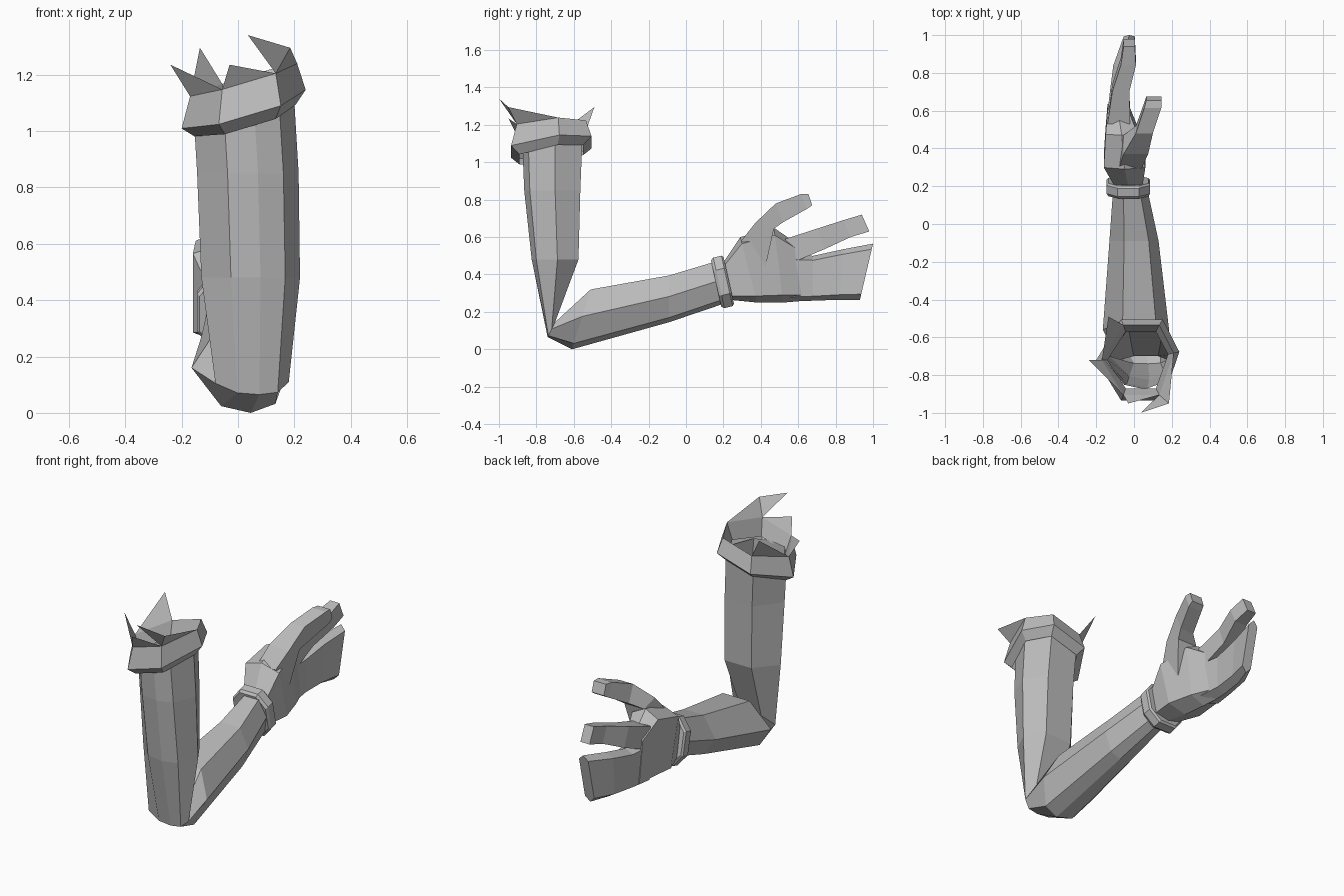
import bpy
import bmesh
from mathutils import Vector

cube = bpy.data.objects.get("Cube")
if cube:
    bpy.data.objects.remove(cube, do_unlink=True)

grey = bpy.data.materials.new("plain_grey")
grey.use_nodes = True
colour = (0.5, 0.5, 0.5, 1)
grey.diffuse_color = colour
grey.node_tree.nodes["Principled BSDF"].inputs["Base Color"].default_value = colour

# Unit cross-sections, as (sideways, upward) corners
LIMB = [(-1, 0), (-0.4, -0.85), (0.2, -1), (0.7, -0.8), (1, 0.1), (0.6, 1), (-0.4, 1)]
CUFF = [(-1, 0), (-0.4, -1), (0.6, -1), (1, 0.2), (0.6, 1), (-0.4, 1)]
BLADE = [(0, -1), (1, -0.8), (1, 0.8), (0, 1), (-1, 0.8), (-1, -0.8)]
BOX = [(-1, -1), (1, -1), (1, 1), (-1, 1)]
OCTAGON = [(1, 0.5), (0.5, 1), (-0.5, 1), (-1, 0.5),
           (-1, -0.5), (-0.5, -1), (0.5, -1), (1, -0.5)]


def section(shape, centre, width, up, roll=0):
    """Place a unit shape: width is its half size in x, up its half size in (y, z)."""
    side_vector = Vector((width, 0, roll * width))
    up_vector = Vector((0, *up))
    return [Vector(centre) + side_vector * u + up_vector * v for u, v in shape]


def finish(name, bm):
    mesh = bpy.data.meshes.new(name)
    bm.to_mesh(mesh)
    bm.free()
    mesh.materials.append(grey)
    bpy.context.collection.objects.link(bpy.data.objects.new(name, mesh))


def loft(name, rings, cap_start=True, cap_end=True):
    """Skin a flat-shaded tube through rings that have equal point counts."""
    bm = bmesh.new()
    loops = [[bm.verts.new(point) for point in ring] for ring in rings]
    for near, far in zip(loops, loops[1:]):
        for i in range(len(near)):
            bm.faces.new((near[i - 1], near[i], far[i], far[i - 1]))
    if cap_start:
        bm.faces.new(loops[0])
    if cap_end:
        bm.faces.new(loops[-1])
    bmesh.ops.recalc_face_normals(bm, faces=bm.faces)
    finish(name, bm)


# Bent arm: one tube from the open shoulder through the elbow to the wrist
shoulder = section(LIMB, (0.02, -0.715, 1.1), width=0.18, up=(0.16, 0))
upper_arm = section(LIMB, (0.035, -0.715, 0.85), width=0.18, up=(0.15, 0))
biceps = section(LIMB, (0.045, -0.7, 0.48), width=0.175, up=(0.125, 0))
elbow = section(LIMB, (0.05, -0.72, 0.105), width=0.13, up=(0.02, 0.04))
forearm = section(LIMB, (0.01, -0.56, 0.16), width=0.175, up=(0.05, 0.16))
lower_arm = section(LIMB, (0, -0.09, 0.27), width=0.13, up=(0, 0.125))
wrist = section(LIMB, (-0.02, 0.19, 0.36), width=0.09, up=(-0.03, 0.11))
loft("arm", [shoulder, upper_arm, biceps, elbow, forearm, lower_arm, wrist], cap_start=False)

# Wristband: tilted ring with bevelled edges
band_centre = Vector((-0.03, 0.195, 0.36))
band_axis = Vector((0, 0.97, 0.24))
band_rings = []
for offset, size in [(-0.035, 0.92), (-0.02, 1), (0.025, 1), (0.035, 0.92)]:
    band_rings.append(section(OCTAGON, band_centre + band_axis * offset,
                              width=0.115 * size, up=(-0.03 * size, 0.135 * size)))
loft("wristband", band_rings)

# Palm: widens from the wrist to the knuckles
loft("palm", [
    section(BLADE, (-0.03, 0.215, 0.365), width=0.075, up=(-0.015, 0.1)),
    section(BLADE, (-0.05, 0.335, 0.425), width=0.11, up=(-0.045, 0.175)),
    section(BLADE, (-0.065, 0.495, 0.45), width=0.085, up=(-0.025, 0.2)),
    section(BLADE, (-0.085, 0.62, 0.41), width=0.055, up=(-0.02, 0.15)),
])

# Three closed fingers: one block curling sideways
loft("joined_fingers", [
    section(BLADE, (-0.08, 0.55, 0.38), width=0.065, up=(0, 0.125)),
    section(BLADE, (-0.08, 0.68, 0.38), width=0.05, up=(0, 0.12)),
    section(BLADE, (-0.065, 0.83, 0.4), width=0.045, up=(0.01, 0.135)),
    section(BLADE, (-0.025, 0.965, 0.415), width=0.03, up=(0.035, 0.15)),
])

# Pointing finger
loft("index_finger", [
    section(BOX, (-0.08, 0.545, 0.525), width=0.06, up=(-0.015, 0.065)),
    section(BOX, (-0.07, 0.72, 0.59), width=0.045, up=(-0.02, 0.055)),
    section(BOX, (-0.03, 0.86, 0.645), width=0.04, up=(-0.02, 0.045)),
    section(BOX, (-0.025, 0.96, 0.675), width=0.03, up=(-0.02, 0.045)),
])

# Thumb: rises from the palm and leans outward
loft("thumb", [
    section(BOX, (-0.02, 0.36, 0.51), width=0.06, up=(-0.065, 0.07)),
    section(BOX, (0.01, 0.42, 0.66), width=0.065, up=(-0.05, 0.015)),
    section(BOX, (0.055, 0.5, 0.73), width=0.045, up=(-0.02, 0.05)),
    section(BOX, (0.1, 0.63, 0.79), width=0.045, up=(-0.015, 0.04)),
    section(BOX, (0.105, 0.665, 0.8), width=0.04, up=(-0.01, 0.03)),
])

# Torn cuff: folded hollow band, sloping down toward the right side
slope = 0.3
hem = section(CUFF, (0.025, -0.72, 1.035), width=0.18, up=(0.17, 0.025), roll=slope)
fold = section(CUFF, (0.02, -0.72, 1.075), width=0.22, up=(0.215, 0.025), roll=slope)
rim = section(CUFF, (0.02, -0.72, 1.18), width=0.19, up=(0.185, 0.01), roll=slope)
lining = section(CUFF, (0.02, -0.72, 1.09), width=0.16, up=(0.15, 0.01), roll=slope)
loft("cuff", [hem, fold, rim, lining], cap_start=False, cap_end=False)

# Torn points: flat triangles standing on the cuff rim
right, front_right, front_left, left, back_left, back_right = rim
flap = Vector((0.185, -0.95, 1.295))
tears = {
    "left_flap": (front_left, left, flap),
    "front_spike": (front_left, flap, Vector((0.035, -1, 1.34))),
    "front_tear": (front_right, front_left, Vector((-0.03, -0.95, 1.235))),
    "right_spike": (right, front_right, Vector((-0.24, -0.72, 1.235))),
    "back_spike": (back_right, right, Vector((-0.135, -0.49, 1.295))),
}
for name, corners in tears.items():
    bm = bmesh.new()
    bm.faces.new([bm.verts.new(corner) for corner in corners])
    finish("cuff_" + name, bm)
